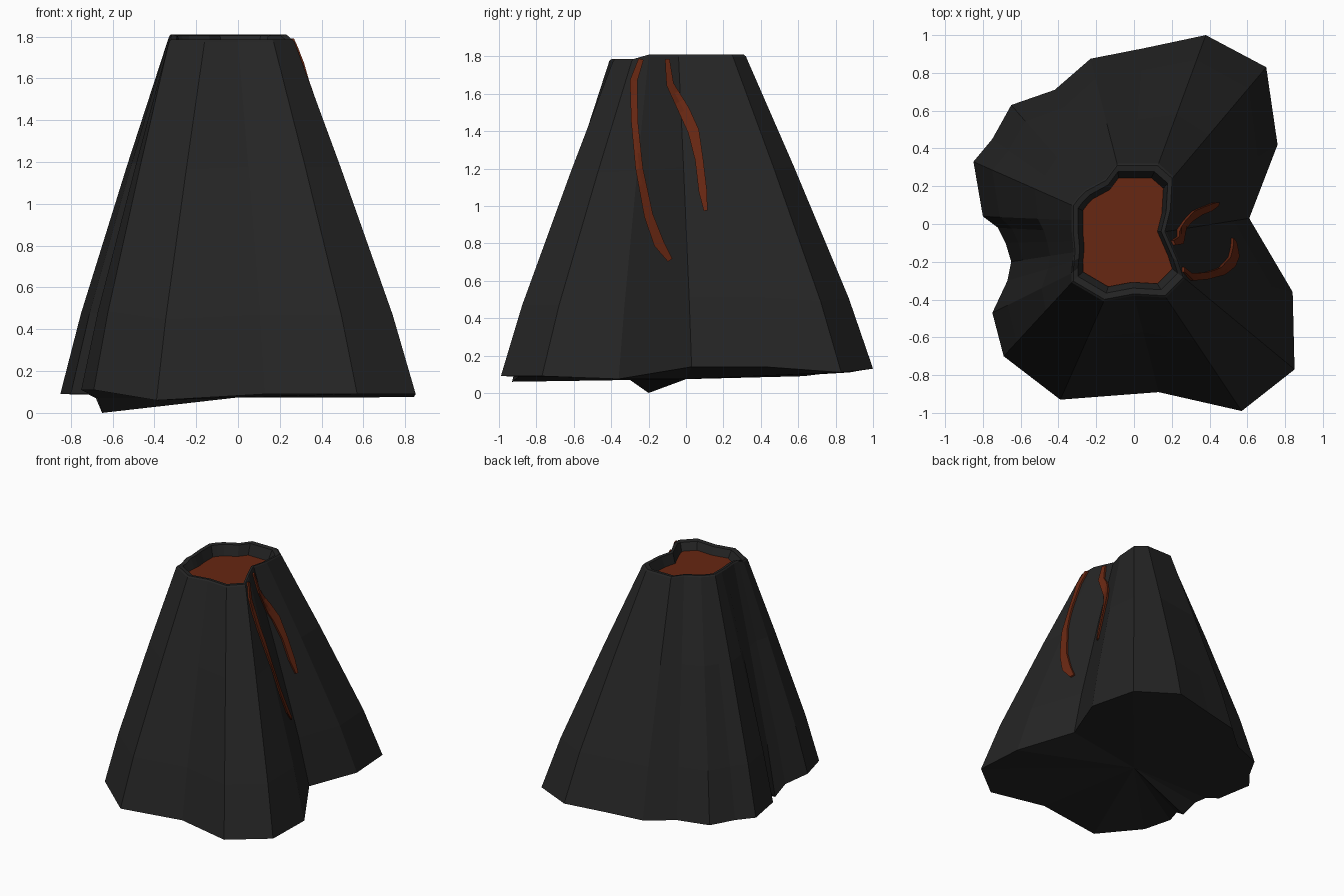
import bpy, bmesh
from mathutils import Vector
from mathutils.bvhtree import BVHTree

if "Cube" in bpy.data.objects:
    bpy.data.objects.remove(bpy.data.objects["Cube"])


def material(name, rgb):
    m = bpy.data.materials.new(name)
    m.diffuse_color = (*rgb, 1)
    m.use_nodes = True
    m.node_tree.nodes["Principled BSDF"].inputs["Base Color"].default_value = m.diffuse_color
    return m


rock = material("dark rock", (0.018, 0.018, 0.018))
lava = material("dull orange lava", (0.135, 0.020, 0.006))


def make_object(name, bm, mat):
    bmesh.ops.recalc_face_normals(bm, faces=bm.faces)
    me = bpy.data.meshes.new(name)
    bm.to_mesh(me)
    me.materials.append(mat)
    ob = bpy.data.objects.new(name, me)
    bpy.context.collection.objects.link(ob)
    return ob


def bridge(bm, a, b):
    n = len(a)
    for i in range(n):
        j = (i + 1) % n
        bm.faces.new((a[i], a[j], b[j], b[i]))


# Ridges: foot x, y, z and rim x, y, counter-clockwise from the right gully
RIDGES = [
    (.61, .03, .14, .17, -.04), (.76, .42, .14, .20, .08),
    (.70, .83, .11, .21, .25), (.38, 1.0, .13, .13, .32),
    (.05, .93, .12, .00, .32), (-.23, .875, .11, -.09, .32),
    (-.42, .71, .10, -.15, .24), (-.65, .63, .09, -.26, .18),
    (-.75, .45, .09, -.30, .14), (-.85, .33, .09, -.33, .10),
    (-.80, .04, .09, -.33, .02), (-.72, -.02, .09, -.33, -.04),
    (-.68, -.10, .07, -.325, -.09), (-.65, -.20, .00, -.32, -.15),
    (-.67, -.30, .07, -.325, -.20), (-.75, -.47, .11, -.33, -.26),
    (-.69, -.70, .11, -.33, -.31), (-.39, -.93, .06, -.16, -.41),
    (.13, -.89, .09, .00, -.38), (.57, -.99, .09, .17, -.39),
    (.85, -.77, .09, .27, -.29), (.84, -.36, .075, .24, -.20),
]
CENTRE = Vector((-.05, -.04))


def rim_z(y):
    return 1.80 if y > -.25 else 1.775


def slope_ring(spread, drop):
    ring = []
    for bx, by, bz, tx, ty in RIDGES:
        tz = rim_z(ty)
        ring.append((tx + (bx - tx) * spread, ty + (by - ty) * spread,
                     tz + (bz - tz) * drop))
    return ring


def crater_ring(scale, z=None, lift=0):
    ring = []
    for *_, tx, ty in RIDGES:
        p = CENTRE + (Vector((tx, ty)) - CENTRE) * scale
        ring.append((p.x, p.y, rim_z(ty) + lift if z is None else z))
    return ring


# Mountain: underside, slopes, raised lip and crater wall
bm = bmesh.new()
rings = [slope_ring(1, 1), slope_ring(.81, .775), slope_ring(.38, .355),
         slope_ring(0, 0), crater_ring(.97, lift=.01),
         crater_ring(.88, lift=.005), crater_ring(.77, z=1.70)]
loops = [[bm.verts.new(p) for p in ring] for ring in rings]
for a, b in zip(loops, loops[1:]):
    bridge(bm, a, b)
foot = bm.verts.new((0, 0, .074))
for i, v in enumerate(loops[0]):
    bm.faces.new((foot, loops[0][(i + 1) % len(RIDGES)], v))
bm.faces.new(loops[-1])
make_object("mountain", bm, rock)
surface = BVHTree.FromBMesh(bm)

# Lava pool in the crater
bm = bmesh.new()
top = [bm.verts.new(p) for p in crater_ring(.79, z=1.725)]
bottom = [bm.verts.new(p) for p in crater_ring(.77, z=1.705)]
bridge(bm, bottom, top)
bm.faces.new(top)
bm.faces.new(bottom[::-1])
make_object("lava_pool", bm, lava)


# Lava streams: ribbons laid on the right slope, path given as y, z, half width
def stream(name, path):
    pts = [Vector(p) for p in path]
    fine = []
    for a, b in zip(pts, pts[1:]):
        fine += [a.lerp(b, k / 3) for k in range(3)]
    fine.append(pts[-1])
    bm = bmesh.new()
    sections = []
    for i, p in enumerate(fine):
        d = fine[min(i + 1, len(fine) - 1)] - fine[max(i - 1, 0)]
        side = Vector((-d.y, d.x)).normalized() * p.z
        upper, lower = [], []
        for s in (-1, 0, 1):
            y, z = p.x + side.x * s, min(p.y + side.y * s, 1.79)
            hit = surface.ray_cast(Vector((2, y, z)), Vector((-1, 0, 0)))[0]
            x = hit.x if hit else .2
            upper.append(bm.verts.new((x + .014, y, z)))
            lower.append(bm.verts.new((x - .012, y, z)))
        sections.append(upper + lower[::-1])
    for a, b in zip(sections, sections[1:]):
        bridge(bm, a, b)
    bm.faces.new(sections[0])
    bm.faces.new(sections[-1])
    make_object(name, bm, lava)


stream("long_lava_stream", [
    (-.24, 1.785, .014), (-.28, 1.67, .02), (-.275, 1.45, .018),
    (-.25, 1.2, .02), (-.20, .95, .024), (-.145, .80, .028), (-.085, .71, .014)])
stream("short_lava_stream", [
    (-.10, 1.785, .012), (-.085, 1.65, .02), (-.01, 1.51, .03),
    (.04, 1.40, .03), (.07, 1.25, .022), (.09, 1.08, .022), (.105, .975, .01)])
